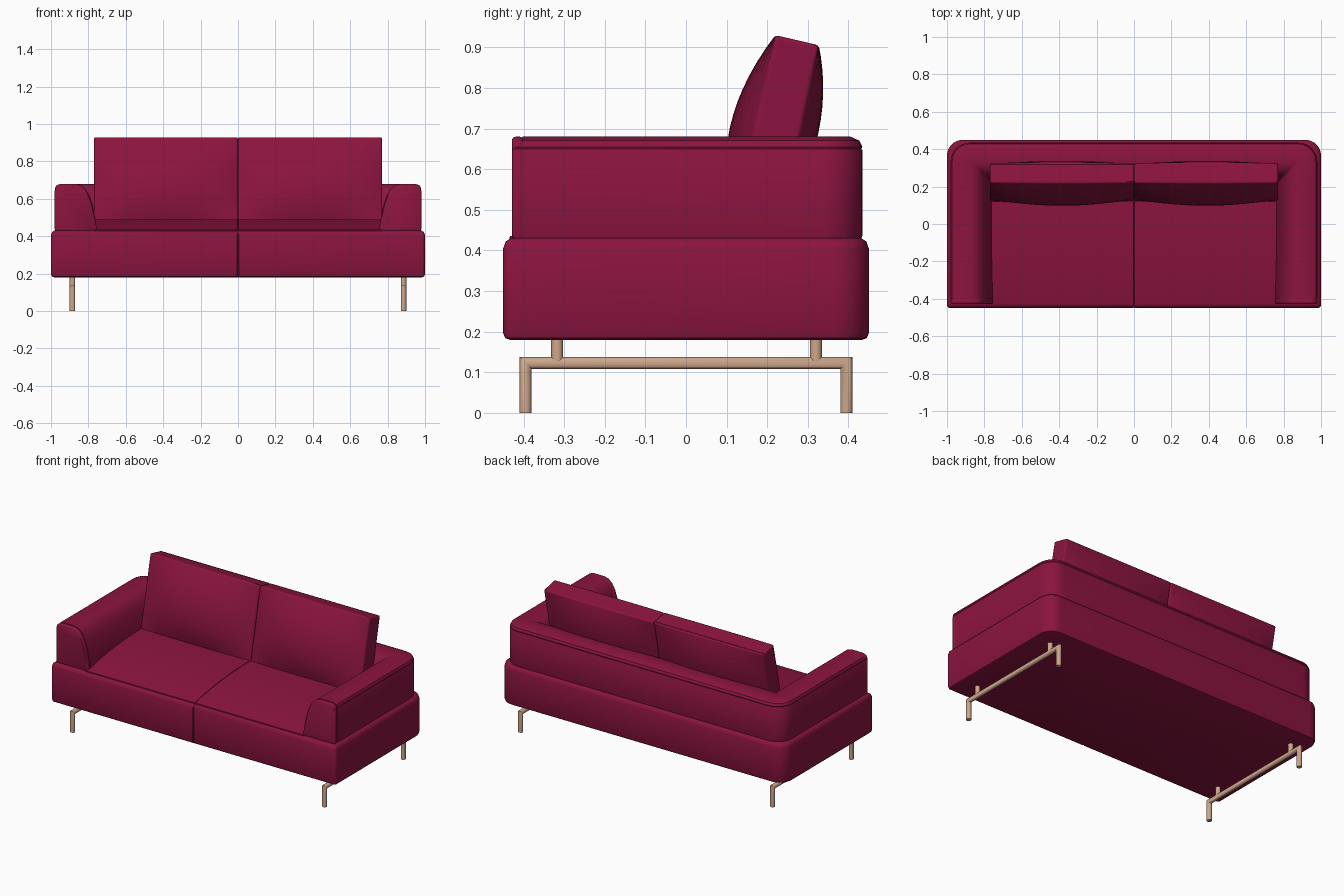
import bpy, bmesh, math
from mathutils import Vector

if "Cube" in bpy.data.objects:
    bpy.data.objects.remove(bpy.data.objects["Cube"])


def material(name, rgb):
    m = bpy.data.materials.new(name)
    m.diffuse_color = (*rgb, 1)
    m.use_nodes = True
    m.node_tree.nodes["Principled BSDF"].inputs["Base Color"].default_value = m.diffuse_color
    return m


FABRIC = material("wine_fabric", (0.26, 0.007, 0.05))
WOOD = material("pale_wood", (0.62, 0.39, 0.26))


def finish(name, bm, mat, bevel=0):
    bmesh.ops.recalc_face_normals(bm, faces=bm.faces)
    me = bpy.data.meshes.new(name)
    bm.to_mesh(me)
    bm.free()
    me.materials.append(mat)
    ob = bpy.data.objects.new(name, me)
    bpy.context.collection.objects.link(ob)
    bpy.ops.object.select_all(action='DESELECT')
    ob.select_set(True)
    bpy.context.view_layer.objects.active = ob
    bpy.ops.object.shade_smooth_by_angle(angle=math.radians(40))
    if bevel:
        b = ob.modifiers.new("soft_edge", 'BEVEL')
        b.width, b.segments = bevel, 3
        b.limit_method, b.angle_limit = 'ANGLE', math.radians(45)
    return ob


def loft(name, rings, mat):
    """Skin closed rings of equal length and cap both ends."""
    bm = bmesh.new()
    vs = [[bm.verts.new(p) for p in r] for r in rings]
    n = len(vs[0])
    for a, b in zip(vs, vs[1:]):
        for i in range(n):
            j = (i + 1) % n
            bm.faces.new((a[i], a[j], b[j], b[i]))
    bm.faces.new(vs[0])
    bm.faces.new(vs[-1])
    return finish(name, bm, mat)


def grid_box(name, shape, bevel):
    """Gridded cube whose points are remapped by shape(u, v, w)."""
    bm = bmesh.new()
    bmesh.ops.create_cube(bm, size=2)
    bmesh.ops.subdivide_edges(bm, edges=bm.edges[:], cuts=13, use_grid_fill=True)
    for v in bm.verts:
        v.co = Vector(shape(*v.co))
    return finish(name, bm, FABRIC, bevel)


def arc(cx, cy, r, a0, a1, n=8):
    return [(cx + r * math.cos(math.radians(a0 + (a1 - a0) * i / n)),
             cy + r * math.sin(math.radians(a0 + (a1 - a0) * i / n))) for i in range(n + 1)]


def back_corners(w, yb, r, d):
    """Right then left rounded back corner, inset by d."""
    r = max(r - d, 0.006)
    x, y = w - d - r, yb - d - r
    return arc(x, y, r, 0, 90) + arc(-x, y, r, 90, 180)


# Base with rounded back corners and a fine front seam
def base_ring(d, z):
    r = max(0.018 - d, 0.004)
    x, y = 1 - d - r, -0.45 + d
    pts = back_corners(1, 0.45, 0.085, d) + arc(-x, y + r, r, 180, 270, 4)
    pts += [(-0.005, y), (0, y + 0.005), (0.005, y)] + arc(x, y + r, r, 270, 360, 4)
    return [(px, py, z) for px, py in pts]


loft("base", [base_ring(d, z) for d, z in (
    (0.016, 0.18), (0.005, 0.184), (0, 0.196), (0, 0.405), (0.006, 0.422), (0.02, 0.431))], FABRIC)

# Wraparound arms and back: one cross-section swept round a U
ARM = [(0.004, 0.425), (0, 0.44), (0, 0.645), (0.003, 0.65), (0.001, 0.655), (0.008, 0.67),
       (0.03, 0.68), (0.11, 0.68), (0.14, 0.672), (0.165, 0.65), (0.185, 0.615),
       (0.2, 0.57), (0.213, 0.515), (0.225, 0.44), (0.225, 0.425)]
columns = []
for d, z in ARM:
    path = [(0.98 - d, -0.402)] + back_corners(0.98, 0.435, 0.1, d) + [(-0.98 + d, -0.402)]
    columns.append([(x, y, z) for x, y in path])
loft("arms_and_back", list(zip(*columns)), FABRIC)

# Padded panels closing the arm fronts
for s, side in ((1, "right"), (-1, "left")):
    rings = []
    for y, k in ((-0.398, 0.96), (-0.404, 0.985), (-0.409, 1), (-0.419, 1), (-0.425, 0.985), (-0.428, 0.95)):
        rings.append([(s * (0.98 - 0.11 - (d - 0.11) * k), y, 0.55 + (z - 0.55) * k) for d, z in ARM])
    loft(side + "_arm_front", rings, FABRIC)

# Seat and back cushions, one pair per side
for s, side in ((1, "right"), (-1, "left")):
    def seat(u, v, w):
        y = -0.434 + 0.73 * (v + 1) / 2
        t = min((y + 0.434) / 0.56, 1)
        top = 0.435 + 0.055 * (1 - (1 - t) ** 2.2)
        return s * (0.001 + 0.77 * (u + 1) / 2), y, 0.40 + (top - 0.40) * (w + 1) / 2

    def back(u, v, w):
        h, f = (w + 1) / 2, (v + 1) / 2
        bulge = (1 - w * w) * (1 - u * u) ** 0.7
        front = 0.12 + 0.1 * h - 0.062 * bulge
        rear = 0.235 + 0.092 * h + 0.045 * bulge
        z = 0.475 + h * (0.455 - 0.025 * f)
        return s * (0.001 + 0.77 * (u + 1) / 2), front + (rear - front) * f, z

    grid_box(side + "_seat_cushion", seat, 0.007)
    grid_box(side + "_back_cushion", back, 0.01)

# Bent tube legs with mitred corners and short posts up to the base
R, N = 0.0148, 20
TURN = [2 * math.pi * i / N for i in range(N)]
for s, side in ((1, "right"), (-1, "left")):
    x = s * 0.885
    bends = ((-0.395, 0, -1, 0), (-0.395, 0.123, -1, 1), (0.395, 0.123, 1, 1), (0.395, 0, 1, 0))
    loft(side + "_leg_frame", [[(x + R * math.cos(t), y + R * math.sin(t) * ny, z + R * math.sin(t) * nz)
                                for t in TURN] for y, z, ny, nz in bends], WOOD)
    for y, end in ((-0.317, "front"), (0.32, "back")):
        loft(f"{side}_{end}_post", [[(x + R * math.cos(t), y + R * math.sin(t), z) for t in TURN]
                                    for z in (0.125, 0.19)], WOOD)
